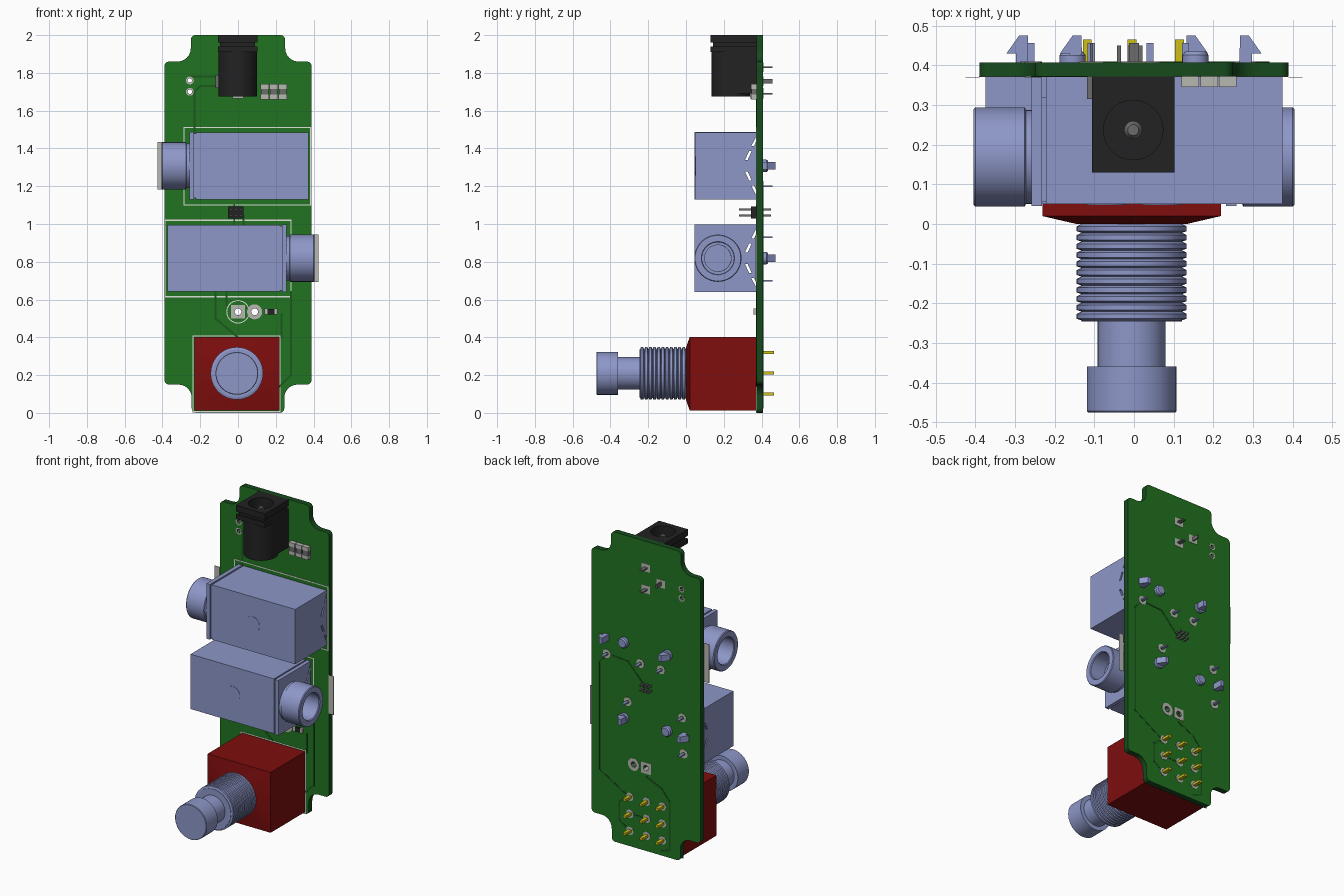
import bpy, bmesh, math
from mathutils import Vector

cube = bpy.data.objects.get("Cube")
if cube:
    bpy.data.objects.remove(cube, do_unlink=True)


def material(name, r, g, b):
    m = bpy.data.materials.new(name)
    m.use_nodes = True
    m.diffuse_color = (r, g, b, 1)
    m.node_tree.nodes["Principled BSDF"].inputs["Base Color"].default_value = (r, g, b, 1)
    return m


GREEN = material("board green", .015, .17, .015)
EDGE = material("dark green edge", .008, .07, .012)
TRACE = material("trace green", .01, .095, .012)
RED = material("switch red", .21, .004, .004)
BLUE = material("pale blue plastic", .27, .31, .58)
BLACK = material("black plastic", .016, .016, .016)
GREY = material("light grey metal", .48, .48, .45)
DARK = material("dark grey metal", .15, .15, .15)
WHITE = material("white print", .75, .75, .72)
GOLD = material("yellow gold", .62, .53, .01)
made = []
BF, BB = .372, .408          # front and back planes of the board


def loft(name, rings, mat, closed=False):
    """Skin a row of equal rings; cap the ends, or join last to first."""
    bm = bmesh.new()
    rows = [[bm.verts.new(p) for p in ring] for ring in rings]
    n = len(rows[0])
    for a, b in list(zip(rows, rows[1:])) + ([(rows[-1], rows[0])] if closed else []):
        for i in range(n):
            bm.faces.new((a[i], a[(i + 1) % n], b[(i + 1) % n], b[i]))
    if not closed:
        bm.faces.new(rows[0])
        bm.faces.new(rows[-1])
    bmesh.ops.recalc_face_normals(bm, faces=bm.faces)
    me = bpy.data.meshes.new(name)
    bm.to_mesh(me)
    bm.free()
    ob = bpy.data.objects.new(name, me)
    bpy.context.collection.objects.link(ob)
    me.materials.append(mat)
    made.append(ob)
    return ob


def rect(x0, x1, y, z0, z1):
    return [(x0, y, z0), (x1, y, z0), (x1, y, z1), (x0, y, z1)]


def box(name, x0, x1, y0, y1, z0, z1, mat):
    return loft(name, [rect(x0, x1, y0, z0, z1), rect(x0, x1, y1, z0, z1)], mat)


def lathe(name, axis, centre, profile, mat, n=40, closed=False):
    """Spin (radius, position) points; centre gives the two other coordinates."""
    rings = []
    for r, t in profile:
        ring = []
        for i in range(n):
            a = math.tau * i / n
            u, v = centre[0] + r * math.cos(a), centre[1] + r * math.sin(a)
            ring.append({"x": (t, u, v), "y": (u, t, v), "z": (u, v, t)}[axis])
        rings.append(ring)
    return loft(name, rings, mat, closed)


def cut(ob, cutters):
    """Subtract the cutters, bake the result and delete them."""
    for c in cutters:
        m = ob.modifiers.new("cut", "BOOLEAN")
        m.operation, m.solver, m.object = "DIFFERENCE", "EXACT", c
    bpy.context.view_layer.update()
    dg = bpy.context.evaluated_depsgraph_get()
    me = bpy.data.meshes.new_from_object(ob.evaluated_get(dg))
    ob.modifiers.clear()
    ob.data = me
    for c in cutters:
        made.remove(c)
        bpy.data.objects.remove(c, do_unlink=True)


def line(name, pts, y, width, mat):
    """Thin flat strip along (x, z) points, lying on the board."""
    for p, q in zip(pts, pts[1:]):
        p, q = Vector(p), Vector(q)
        d = (q - p).normalized() * width / 2
        s = Vector((-d.y, d.x))
        c = [p - d + s, p - d - s, q + d - s, q + d + s]
        loft(name, [[(v.x, yy, v.y) for v in c] for yy in (y - .0015, y + .0015)], mat)


# Circuit board: notched corners with concave fillets
def corner(w, zin, zout, iw, sz):
    """From the side edge to the end edge, for the +x side."""
    r, b = .07, .025
    pts = []
    for cx, cz, rad, a0, a1 in ((w - b, zin - sz * b, b, 0, 90),
                                (iw + r, zin + sz * r, r, 270, 180),
                                (iw - b, zout - sz * b, b, 0, 90)):
        for i in range(7):
            a = math.radians(a0 + (a1 - a0) * i / 6)
            pts.append((cx + rad * math.cos(a), cz + sz * rad * math.sin(a)))
    return pts


top, low = corner(.39, 1.86, 2, .25, 1), corner(.39, .15, 0, .245, -1)
right = low[::-1] + top
outline = right + [(-x, z) for x, z in reversed(right)]
board = loft("circuit_board", [[(x, y, z) for x, z in outline] for y in (BF, BB)], GREEN)
wire_holes = [(-.255, 1.76, .012), (-.255, 1.70, .012), (0, .535, .018), (.088, .535, .018)]
cut(board, [lathe("cutter", "y", (x, z), [(r, .3), (r, .5)], GREEN, 16) for x, z, r in wire_holes])
board.data.materials.clear()
for m in (GREEN, EDGE):
    board.data.materials.append(m)
for f in board.data.polygons:
    f.material_index = 0 if abs(f.normal.y) > .5 else 1


def pad(x, z, r, hole=.012):
    lathe("solder_pad", "y", (x, z), [(hole, BF - .002), (r, BF - .002), (r, BB + .002),
                                      (hole, BB + .002)], GREY, 20, True)


for x, z, r in wire_holes[:2]:
    pad(x, z, .021)
pad(.088, .535, .04, .018)
sq = [(math.cos(math.tau * i / 16), math.sin(math.tau * i / 16)) for i in range(16)]
loft("square_pad", [[(k * c, y, .535 + k * s) for c, s in
     [(c / q, s / q) for c, s in sq for q in [max(abs(c), abs(s)) if k > .02 else 1]]]
     for k, y in ((.018, BF - .002), (.036, BF - .002), (.036, BB + .002), (.018, BB + .002))], GREY, True)
lathe("lamp_outline", "y", (0, .535), [(.057, BF - .002), (.062, BF - .002), (.062, BF), (.057, BF)], WHITE, 32, True)

# Copper traces and printed outlines
for pts in ([(-.255, 1.78), (-.125, 1.78)], [(-.12, 1.73), (-.2, 1.73), (-.23, 1.70), (-.23, 1.45)],
            [(-.12, .65), (-.12, .5), (0, .4)], [(-.06, .65), (-.06, .57)], [(.23, .52), (.23, .40)],
            [(.28, .64), (.28, .2), (.22, .14)], [(-.02, 1.1), (-.02, 1)], [(.03, 1.04), (.03, 1)]):
    line("front_trace", pts, BF, .01, TRACE)
for pts in ([(.28, 1.2), (.335, 1.13), (.335, .44), (.13, .32)], [(.28, 1.2), (.13, 1.19), (.01, 1.06)],
            [(0, .48), (-.11, .43), (-.17, .36), (-.17, .05), (-.115, .03)],
            [(.118, .32), (.19, .27), (.19, .15), (.12, .1)], [(.118, .21), (-.005, .21)]):
    line("back_trace", pts, BB, .01, TRACE)
for x0, x1, z0, z1 in ((-.285, .385, 1.10, 1.51), (-.388, .28, .615, 1.02), (-.238, .223, .006, .408)):
    line("printed_outline", [(x0, z0), (x1, z0), (x1, z1), (x0, z1), (x0, z0)], BF, .006, WHITE)


# Audio jacks: the second one is the first turned half way round
def clip(s, x, cz):
    prof = [(-.025, .40), (.008, .40), (.008, .43), (.032, .43), (0, .475), (-.022, .475)]
    loft("jack_clip", [[(x + s * u, y, cz + h) for u, y in prof] for h in (-.02, .02)], BLUE)


def audio_jack(s, cz, pins):
    def jbox(name, a, b, y0, y1, h, mat=BLUE):
        x0, x1 = sorted((s * a, s * b))
        return box(name, x0, x1, y0, y1, cz - h, cz + h, mat)
    body = jbox("jack_body", .374, -.222, .05, BF, .177)
    neck = jbox("jack_groove", -.222, -.232, .056, .32, .17)
    flange = jbox("jack_flange", -.232, -.258, .045, BF, .178)

    # slanted slots near the board, and the bore
    def cutters():
        out = []
        for d in (-1, 1):
            for y0, z0, y1, z1 in ((.312, .03, .334, .078), (.346, .105, .380, .172)):
                q = [(y0, z0), (y0 + .014, z0), (y1 + .014, z1), (y1, z1)]
                out.append(loft("cutter", [[(x, y, cz + d * z) for y, z in q] for x in (-.6, .6)], BLUE))
        out.append(lathe("cutter", "x", (.168, cz), [(.07, -s * .5), (.07, -s * .0)], BLUE, 32))
        return out
    for part in (body, neck, flange):
        cut(part, cutters())
    lathe("jack_barrel", "x", (.169, cz), [(r, s * t) for r, t in (
        (.118, -.255), (.118, -.272), (.125, -.276), (.125, -.40), (.121, -.405), (.088, -.405),
        (.084, -.40), (.084, -.30), (.07, -.30), (.07, -.255))], BLUE, 48, True)
    lathe("jack_front_disc", "y", (s * .07, cz), [(.05, .052), (.05, .048)], BLUE, 32)
    jbox("printed_barrel_area", -.425, -.39, BF - .003, BF - .001, .125, GREY)
    clip(s, s * .29, cz)
    clip(-s, -s * .155, cz)
    lathe("jack_peg", "y", (s * .155, cz), [(.033, .40), (.033, .426), (.026, .435)], BLUE, 24)
    lathe("jack_peg", "y", (-s * .155, cz), [(.033, .40), (.033, .426)], BLUE, 24)
    for x, z in pins:
        pad(x, z, .028)
        box("jack_pin", x - .009, x + .009, BF, .457, z - .004, z + .004, BLUE)


audio_jack(1, 1.308, [(.28, 1.2), (.04, 1.2), (-.108, 1.2)])
audio_jack(-1, .819, [(.13, .93), (-.26, .93), (-.27, .70)])

# Power jack
bar = [box("power_jack_rim", -.106, .102, .13, BF, 1.96, 2, BLACK),
       box("power_jack_groove", -.094, .09, .142, BF, 1.94, 1.96, BLACK),
       box("power_jack_collar", -.106, .102, .13, BF, 1.91, 1.94, BLACK),
       lathe("power_jack_barrel", "z", (-.002, .237), [(.102, 1.675), (.102, 1.91)], BLACK, 48),
       box("power_jack_base", -.104, .10, .237, BF, 1.69, 1.91, BLACK)]
for part in bar:
    cut(part, [lathe("cutter", "z", (-.002, .237), [(.075, 1.72), (.075, 2.1)], BLACK, 40)])
lathe("power_jack_centre_pin", "z", (-.002, .237), [(.023, 1.7), (.023, 1.96), (.014, 1.975)], DARK, 20)
box("power_jack_lower_tab", -.03, .03, .34, BF, 1.665, 1.70, GREY)
box("power_jack_side_tab", -.118, -.104, .315, BF, 1.72, 1.79, DARK)
for x, z, w, h in ((0, 1.83, .012, .004), (0, 1.69, .012, .004), (-.107, 1.755, .004, .012)):
    box("power_jack_pad", x - .03, x + .03, BB - .002, BB + .002, z - .025, z + .025, GREY)
    box("power_jack_pin", x - w, x + w, BF, .457, z - h, z + h, DARK)

# Pin header
box("header_block", -.052, .03, .345, BF, 1.03, 1.092, BLACK)
for x in (-.038, -.011, .016):
    for z in (1.045, 1.077):
        box("header_pin", x - .005, x + .005, .28, .45, z - .005, z + .005, DARK)

# Small chips: metal ends with a body between
for x in (.142, .190, .237):
    box("capacitor_body", x - .02, x + .02, .347, BF, 1.682, 1.718, DARK)
    for z in (1.66, 1.715):
        box("capacitor_end", x - .022, x + .022, .345, BF, z, z + .025, GREY)
box("resistor_body", .155, .195, .358, BF, .522, .55, BLACK)
for x in (.14, .193):
    box("resistor_end", x, x + .016, .357, BF, .52, .552, GREY)

# Foot switch
loft("switch_housing", [rect(-.231, .219, BF, .012, .402), rect(-.231, .219, .02, .012, .402),
                        rect(-.145, .133, 0, .068, .346)], RED)
C, N = (-.006, .209), 11
pitch = .243 / N
thread = []
for i in range(N):
    t = -pitch * i
    thread += [(.127, t), (.139, t - .006), (.139, t - pitch + .004)]
lathe("switch_thread", "y", C, [(.127, .01)] + thread + [(.127, -.243), (.127, -.246)], BLUE, 48)
lathe("switch_plunger", "y", C, [(.086, -.24), (.086, -.365)], BLUE, 40)
lathe("switch_cap", "y", C, [(.113, -.36), (.113, -.472), (.11, -.475)], BLUE, 48)
for x in (-.118, -.005, .115):
    for z in (.10, .21, .32):
        lathe("switch_pad", "y", (x, z), [(.026, BB - .002), (.026, BB + .002)], GREY, 20)
        box("switch_pin", x - .011, x + .011, BF, .465, z - .008, z + .008, GOLD)

# Smooth round parts, keep edges sharp
bpy.ops.object.select_all(action="DESELECT")
for ob in made:
    ob.select_set(True)
bpy.context.view_layer.objects.active = board
bpy.ops.object.shade_smooth_by_angle(angle=math.radians(30))
